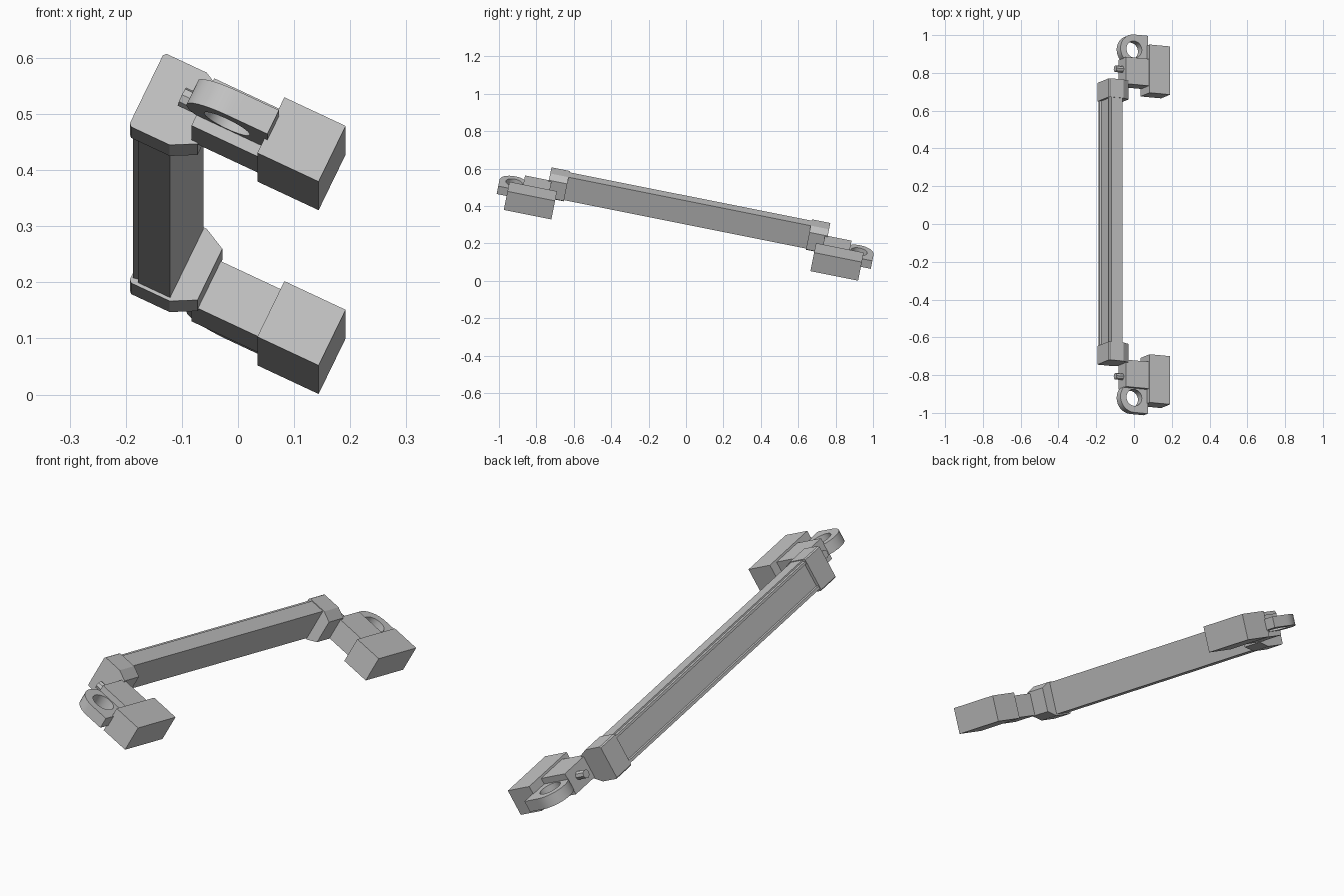
import bpy, bmesh, math
from mathutils import Matrix

if "Cube" in bpy.data.objects:
    bpy.data.objects.remove(bpy.data.objects["Cube"], do_unlink=True)

grey = bpy.data.materials.new("plain grey")
grey.use_nodes = True
grey.diffuse_color = (0.55, 0.55, 0.55, 1)
grey.node_tree.nodes["Principled BSDF"].inputs["Base Color"].default_value = (0.55, 0.55, 0.55, 1)

# Tilted frame: local y runs along the beam, parts mirror across local y = 0
FRAME = (Matrix.Translation((0, -0.0075, 0.289))
         @ Matrix.Rotation(math.radians(-11.3), 4, 'X')
         @ Matrix.Rotation(math.radians(25.5), 4, 'Y'))


def finish(name, bm, mirrored=True, smooth=False):
    bmesh.ops.recalc_face_normals(bm, faces=bm.faces)
    mesh = bpy.data.meshes.new(name)
    bm.to_mesh(mesh)
    bm.free()
    mesh.materials.append(grey)
    obj = bpy.data.objects.new(name, mesh)
    bpy.context.collection.objects.link(obj)
    obj.matrix_world = FRAME
    if mirrored:
        mod = obj.modifiers.new("both_ends", 'MIRROR')
        mod.use_axis = (False, True, False)
        mod.use_clip = False
        mod.use_mirror_merge = False
    if smooth:
        bpy.ops.object.select_all(action='DESELECT')
        obj.select_set(True)
        bpy.context.view_layer.objects.active = obj
        bpy.ops.object.shade_smooth_by_angle(angle=math.radians(35))
    return obj


def extrude_along(name, profile, y0, y1, mirrored=True):
    """Extrude an (x, z) profile along local y."""
    bm = bmesh.new()
    face = bm.faces.new([bm.verts.new((x, y0, z)) for x, z in profile])
    grown = bmesh.ops.extrude_face_region(bm, geom=[face])
    moved = [v for v in grown["geom"] if isinstance(v, bmesh.types.BMVert)]
    bmesh.ops.translate(bm, verts=moved, vec=(0, y1 - y0, 0))
    return finish(name, bm, mirrored)


def rect(x0, x1, z0, z1):
    return [(x0, z0), (x1, z0), (x1, z1), (x0, z1)]


# Long beam with two thin lips along its outer side
beam = [(-0.115, -0.04), (-0.115, 0.098), (-0.178, 0.098), (-0.178, 0.092),
        (-0.19, 0.09), (-0.19, 0.08), (-0.18, 0.08), (-0.18, -0.022),
        (-0.19, -0.024), (-0.19, -0.036), (-0.178, -0.034), (-0.178, -0.04)]
extrude_along("beam", beam, -0.70, 0.70, mirrored=False)

# End caps with bevelled inner side
cap = [(-0.113, -0.046), (-0.069, -0.023), (-0.069, 0.08), (-0.11, 0.101),
       (-0.189, 0.101), (-0.194, 0.096), (-0.194, -0.041), (-0.189, -0.046)]
extrude_along("end_caps", cap, 0.66, 0.76)

# Mounting arms and blocks
extrude_along("mounting_arms", rect(-0.082, 0.06, -0.021, 0.074), 0.745, 0.89)
extrude_along("mounting_blocks", rect(0.052, 0.173, -0.029, 0.083), 0.706, 0.966)

# Pins on the outer side of the arms
bm = bmesh.new()
bmesh.ops.create_cone(bm, cap_ends=True, segments=8, radius1=0.018, radius2=0.018, depth=0.055,
                      matrix=Matrix.Translation((-0.0975, 0.83, 0.03)) @ Matrix.Rotation(math.pi / 2, 4, 'Y'))
finish("pins", bm)

# Towing lugs: round on one side, square on the other, with a hole
bm = bmesh.new()
N, R, HOLE, CX, CY = 32, 0.08, 0.045, -0.022, 0.94
rings = []
for i in range(N):
    c, s = math.cos(2 * math.pi * i / N), math.sin(2 * math.pi * i / N)
    reach = R / max(abs(c), abs(s)) if c > 0 else R
    rings.append([bm.verts.new((CX + r * c, CY + r * s, z))
                  for r, z in ((reach, 0), (reach, 0.048), (HOLE, 0.048), (HOLE, 0))])
for i in range(N):
    a, b = rings[i], rings[(i + 1) % N]
    for k in range(4):
        m = (k + 1) % 4
        bm.faces.new((a[k], b[k], b[m], a[m]))
finish("towing_lugs", bm, smooth=True)
